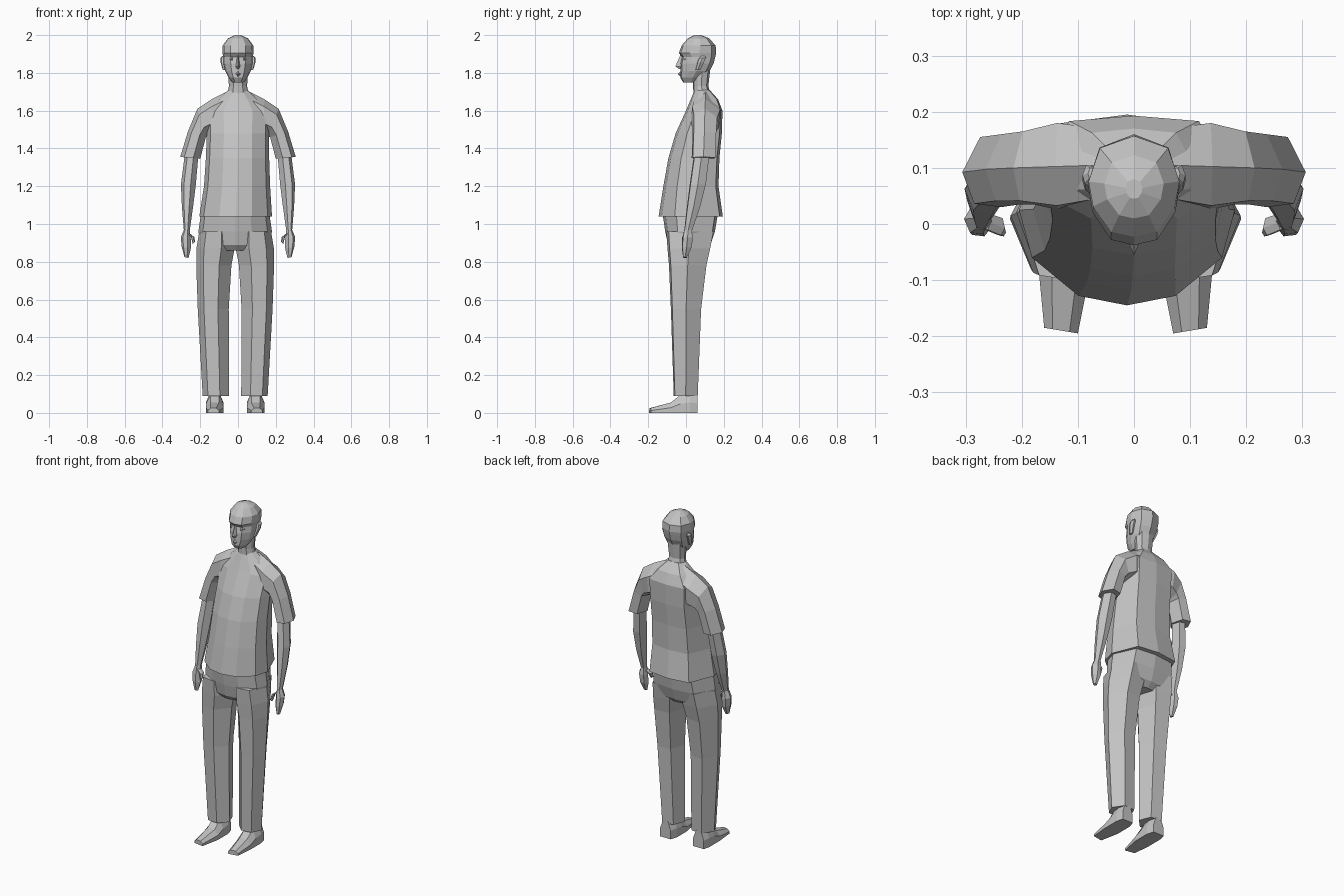
import bpy
import bmesh
from mathutils import Vector

default_cube = bpy.data.objects.get("Cube")
if default_cube:
    bpy.data.objects.remove(default_cube, do_unlink=True)

# One plain grey for the whole figure
grey = bpy.data.materials.new("plain_grey")
grey.use_nodes = True
grey_value = (0.55, 0.55, 0.55, 1)
grey.diffuse_color = grey_value
grey.node_tree.nodes["Principled BSDF"].inputs["Base Color"].default_value = grey_value


def symmetric(half):
    """Complete a half outline, given from front to back, as (side, depth) pairs."""
    mirrored = [(-side, depth) for side, depth in reversed(half[1:-1])]
    return [((1 + side) / 2, depth) for side, depth in half + mirrored]


# Cross-sections: fraction from first edge to second, then fraction of depth
TORSO = symmetric([(0, 0), (.45, .05), (.88, .25), (1, .5), (.68, .95), (0, 1)])
HEAD = symmetric([(0, 0), (.5, .05), (.9, .3), (1, .55), (.75, .88), (0, 1)])
WEDGE = symmetric([(0, 0), (1, .7), (1, 1), (0, 1)])
LIMB = [(0, .5), (.2, .05), (.65, 0), (1, .4), (.8, .95), (.3, 1)]
FOOT = [(0, 0), (1, 0), (1, .5), (.75, 1), (.25, 1), (0, .5)]


def loft(name, outline, rings, mirror=1, shift=0, lengthwise=False):
    """Skin rings of (x, level, x, level, near, far), all in centimetres."""
    bm = bmesh.new()
    loops = []
    for x_a, level_a, x_b, level_b, near, far in rings:
        loop = []
        for across, deep in outline:
            x = mirror * (x_a + (x_b - x_a) * across) + shift
            level = level_a + (level_b - level_a) * across
            depth = near + (far - near) * deep
            point = (x, level, depth) if lengthwise else (x, depth, level)
            loop.append(bm.verts.new(Vector(point) / 100))
        loops.append(loop)
    for lower, upper in zip(loops, loops[1:]):
        for i in range(len(outline)):
            j = (i + 1) % len(outline)
            bm.faces.new((lower[i], lower[j], upper[j], upper[i]))
    bm.faces.new(loops[0])
    bm.faces.new(loops[-1])
    bmesh.ops.recalc_face_normals(bm, faces=bm.faces)
    mesh = bpy.data.meshes.new(name)
    bm.to_mesh(mesh)
    bm.free()
    mesh.materials.append(grey)
    part = bpy.data.objects.new(name, mesh)
    bpy.context.collection.objects.link(part)
    return part


def column(name, outline, levels, shift=0):
    """Loft level rings of (height, half width, front, back)."""
    rings = [(-w, z, w, z, front, back) for z, w, front, back in levels]
    return loft(name, outline, rings, shift=shift)


def pair(name, outline, rings, shift=0, lengthwise=False):
    """Make the left part and its mirrored right twin."""
    for side, mirror in (("left", 1), ("right", -1)):
        loft(f"{side}_{name}", outline, rings, mirror, shift, lengthwise)


# The lower body stands slightly to one side
LEAN = -1.5

# Shirt body, whose hem follows the hips
loft("shirt", TORSO, [
    (-20.5, 104, 18, 104, -14.5, 19.5),
    (-18, 120, 17, 120, -12, 17.2),
    (-17, 135, 16.5, 135, -9.3, 17.7),
    (-16.5, 148, 16.5, 148, -5.5, 19),
    (-17, 160, 17, 160, 0, 19.3),
    (-11, 166, 11, 166, 2.5, 17),
    (-5, 171, 5, 171, 4.5, 12.5),
])

# Shoulders running down into short sleeves
pair("sleeve", LIMB, [
    (6, 170, 6, 150, 4, 17),
    (14, 166, 13, 147, 2.5, 18),
    (21.5, 161, 16, 146, 3.5, 16.5),
    (26.5, 149, 17, 146, 3.5, 16),
    (30.6, 135.5, 20, 134.5, 3, 15.5),
])

# Bare arms
pair("arm", LIMB, [
    (27.5, 142, 20.5, 142, 5, 13),
    (30.2, 121, 22.3, 121, 2, 10.5),
    (29.7, 109, 23.8, 109, .5, 7.5),
    (28.6, 96, 25.6, 96, -1, 3),
])

# Hands hanging straight, thumbs turned inward
pair("hand", LIMB, [
    (28.6, 97, 25.6, 97, -1, 3),
    (30.3, 93, 25, 92, -1.8, 3.6),
    (29.8, 88, 25, 87, -2.2, 3),
    (28.4, 82.5, 26.2, 82, -1.5, .5),
])
pair("thumb", LIMB, [
    (27.2, 95, 25.5, 95, -1, 2),
    (25, 93.5, 23, 93, -2, 1.2),
    (24, 89.5, 22.8, 90.5, -2.2, -.5),
])

# Trousers: hips and two straight legs
column("trouser_hips", TORSO, [
    (86, 9, -7, 10),
    (89, 18, -9.5, 13),
    (96, 19.5, -11, 15.3),
    (106, 18, -12.5, 17),
], LEAN)
pair("trouser_leg", LIMB, [
    (19, 96, 1, 96, -10.4, 14.5),
    (20.5, 87, .3, 87, -9.8, 12.8),
    (20.6, 78, 2, 78, -9, 10.8),
    (19.8, 55, 3.4, 55, -8, 8),
    (17.2, 9, 3.2, 9, -6.5, 6.2),
], LEAN)

# Feet, skinned from heel to toe
pair("foot", FOOT, [
    (7.5, 6, 14.5, 6, 0, 10),
    (6.2, 2, 15.5, 2, 0, 11),
    (6.2, -3, 15.5, -3, 0, 9.5),
    (6.2, -8, 15.5, -8, 0, 5.5),
    (8.5, -19.5, 14.5, -18.5, 0, 2.5),
], LEAN, lengthwise=True)

# Neck and skull, with the brow standing out over the eyes
column("neck", HEAD, [
    (164, 6.5, 4, 14.5),
    (173, 4.8, 3.8, 11.8),
    (183, 5.5, 3, 13),
])
column("head", HEAD, [
    (175, 3, -1.5, 6),
    (177.5, 5, -3, 9),
    (181, 6.8, -3, 12.5),
    (185, 7.7, -3, 14.6),
    (188.5, 7.8, -2.2, 15.5),
    (190.5, 8.2, -3.8, 16),
    (194.5, 8.1, -2.3, 15.7),
    (198.3, 5.3, 1, 12.3),
    (200, 1.5, 4.5, 8),
])

# Facial features
column("nose", WEDGE, [
    (182, 1.4, -3.6, 0),
    (183.5, 1.7, -5.6, 0),
    (189.5, .6, -3, 0),
])
column("lips", WEDGE, [
    (178, 1.2, -3.1, 0),
    (179.5, 2.6, -4.3, 0),
    (180.7, 1, -3.2, 0),
])
pair("eyelid", WEDGE, [
    (2, 186.3, 4.2, 186.3, -1.9, 0),
    (1.7, 187.3, 4.8, 187.3, -2.4, 0),
    (2, 188.5, 4.2, 188.5, -1.8, 0),
])
pair("ear", LIMB, [
    (8, 181.5, 6.5, 181.5, 5, 7.5),
    (9.2, 185.5, 7, 185.5, 6, 9.5),
    (9.2, 188, 7, 188, 7, 10.5),
    (8.2, 189, 7, 189, 8, 10),
])
